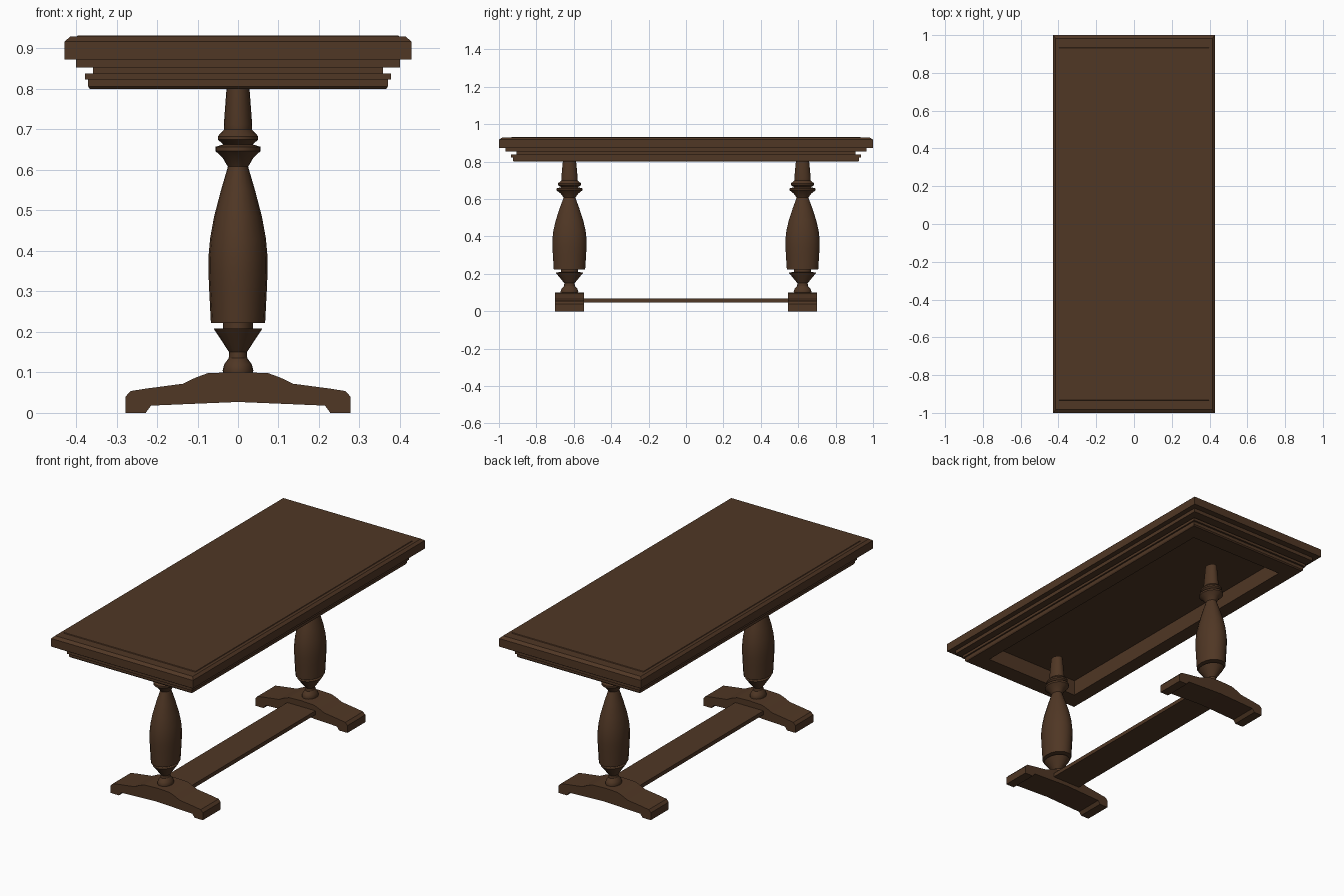
import bpy, bmesh, math

if "Cube" in bpy.data.objects:
    bpy.data.objects.remove(bpy.data.objects["Cube"])

wood = bpy.data.materials.new("dark_brown_wood")
wood.diffuse_color = (0.080, 0.038, 0.018, 1)
wood.use_nodes = True
wood.node_tree.nodes["Principled BSDF"].inputs["Base Color"].default_value = wood.diffuse_color


def finish(bm, name, smooth=False):
    bmesh.ops.recalc_face_normals(bm, faces=bm.faces)
    me = bpy.data.meshes.new(name)
    bm.to_mesh(me)
    bm.free()
    me.materials.append(wood)
    ob = bpy.data.objects.new(name, me)
    bpy.context.collection.objects.link(ob)
    if smooth:
        bpy.ops.object.select_all(action='DESELECT')
        ob.select_set(True)
        bpy.context.view_layer.objects.active = ob
        bpy.ops.object.shade_smooth_by_angle(angle=math.radians(32))
    return ob


def loft(name, loops, smooth=False):
    """Skin a stack of closed point loops and cap both ends."""
    bm = bmesh.new()
    rings = [[bm.verts.new(p) for p in loop] for loop in loops]
    for a, b in zip(rings, rings[1:]):
        n = len(a)
        for i in range(n):
            j = (i + 1) % n
            bm.faces.new((a[i], a[j], b[j], b[i]))
    bm.faces.new(rings[0])
    bm.faces.new(rings[-1])
    return finish(bm, name, smooth)


def rect(hx, hy, z):
    return [(-hx, -hy, z), (hx, -hy, z), (hx, hy, z), (-hx, hy, z)]


def ring(r, z, y0, sides=18, stretch=1.27):
    return [(r * math.cos(t), y0 + stretch * r * math.sin(t), z)
            for t in (2 * math.pi * i / sides for i in range(sides))]


# Moulded top: half width, half length, height, from recess ceiling round to the top panel
top_steps = [
    (.288, .825, .885), (.288, .825, .80), (.366, .920, .80), (.370, .926, .806),
    (.370, .926, .823), (.378, .936, .823), (.378, .936, .838), (.358, .905, .838),
    (.358, .905, .853), (.400, .966, .853), (.400, .966, .873), (.428, 1.0, .873),
    (.428, 1.0, .917), (.415, .983, .929), (.398, .935, .929), (.396, .932, .932)]
loft("table_top", [rect(*s) for s in top_steps])

# Turned legs: radius, height (slightly oval in plan)
leg_profile = [
    (.036, .095), (.038, .105), (.034, .120), (.023, .135), (.022, .150),
    (.060, .208), (.037, .209), (.037, .222), (.067, .222), (.071, .30),
    (.073, .345), (.073, .385), (.069, .43), (.059, .485), (.042, .55),
    (.025, .608), (.038, .630), (.056, .647), (.056, .657), (.036, .663),
    (.050, .675), (.050, .683), (.034, .700), (.035, .712), (.027, .82)]

# Foot outline: right half, lower then upper edge
foot_half = [(.215, .018), (.228, 0), (.278, 0), (.278, .040), (.265, .054),
             (.227, .060), (.136, .072), (.105, .087), (.075, .098)]
foot_outline = ([(0, .027)] + foot_half + [(0, .101)]
                + [(-x, z) for x, z in reversed(foot_half)])

for side, y0 in (("front", -.623), ("back", .623)):
    loft(side + "_leg", [ring(r, z, y0) for r, z in leg_profile], smooth=True)
    loft(side + "_foot", [[(x, y0 + d, z) for x, z in foot_outline]
                          for d in (-.077, .077)])

# Flat stretcher board joining the feet
loft("stretcher", [rect(.085, .57, .048), rect(.085, .57, .069)])
